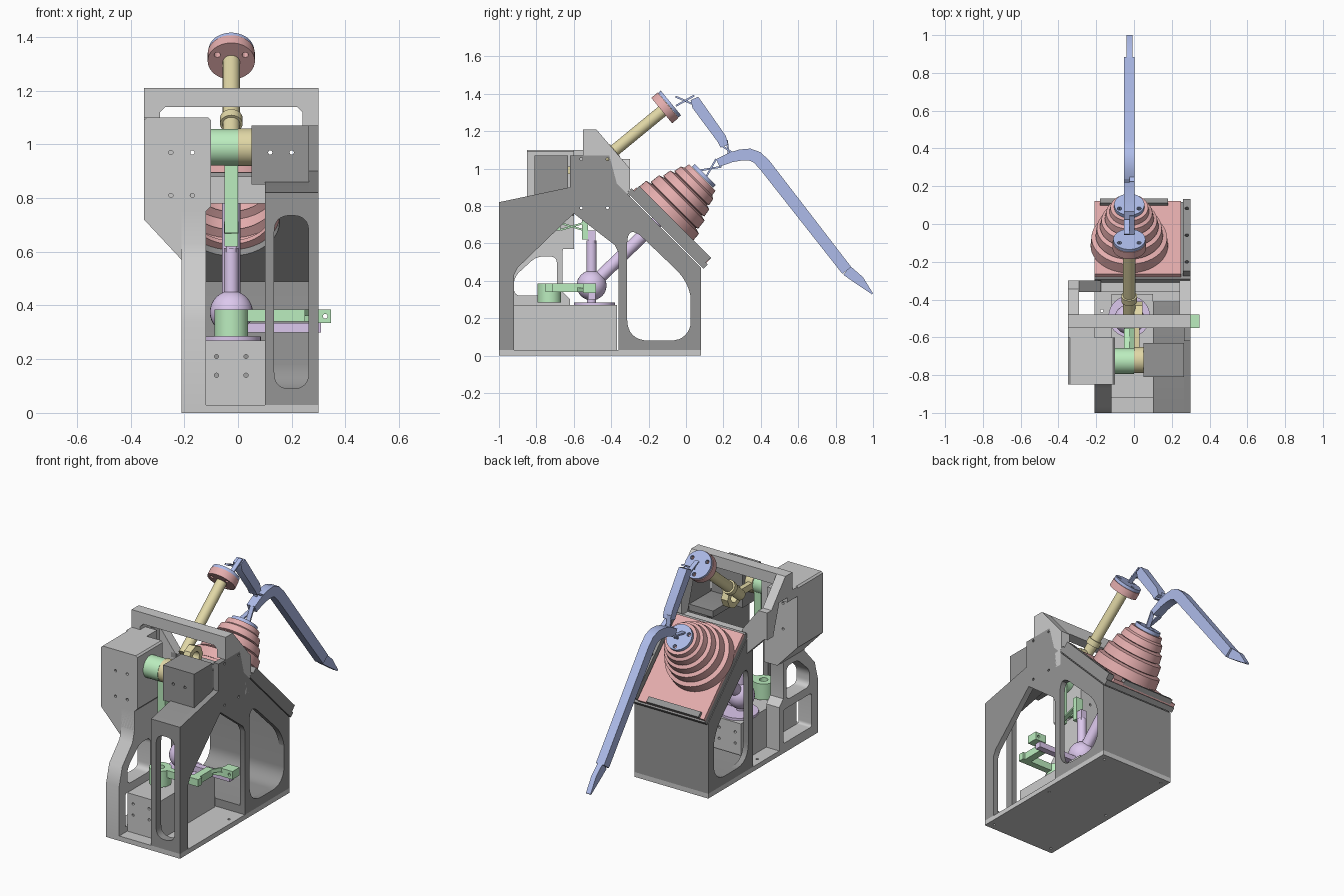
import bpy, bmesh, math
from mathutils import Matrix, Vector as V

if "Cube" in bpy.data.objects:
    bpy.data.objects.remove(bpy.data.objects["Cube"])

def mat(name, c):
    m = bpy.data.materials.new(name)
    m.diffuse_color = (*c, 1)
    m.use_nodes = True
    m.node_tree.nodes["Principled BSDF"].inputs["Base Color"].default_value = m.diffuse_color
    return m
RED, YEL, GRN = mat("red", (.78, .42, .42)), mat("yellow", (.75, .68, .38)), mat("green", (.5, .85, .52))
BLU, PUR, DARK = mat("blue", (.42, .5, .82)), mat("purple", (.72, .58, .85)), mat("dark_grey", (.3, .3, .3))
CX = -.025                                   # x of the lever mechanism

def frame(o, x, y):
    x, y = V(x).normalized(), V(y).normalized()
    z = x.cross(y)
    return Matrix(((x[0], y[0], z[0], o[0]), (x[1], y[1], z[1], o[1]), (x[2], y[2], z[2], o[2]), (0, 0, 0, 1)))
SIDE = frame((0, 0, 0), (0, 1, 0), (0, 0, 1))     # outline in (y, z), extruded on x
TOP = Matrix.Identity(4)
SLOPE = frame((0, -.08, .695), (1, 0, 0), (0, 1, -1))
N = V((0, 1, 1)).normalized()

def finish(name, bm, m):
    bmesh.ops.remove_doubles(bm, verts=bm.verts, dist=1e-5)
    bmesh.ops.recalc_face_normals(bm, faces=bm.faces)
    me = bpy.data.meshes.new(name)
    bm.to_mesh(me); bm.free()
    ob = bpy.data.objects.new(name, me)
    bpy.context.collection.objects.link(ob)
    if m: me.materials.append(m)
    bpy.context.view_layer.objects.active = ob
    ob.select_set(True)
    bpy.ops.object.shade_smooth_by_angle(angle=math.radians(30))
    ob.select_set(False)
    return ob

def prism(name, fr, lo, hi, m, *loops):
    """Fill outlines (later loops are holes) and extrude from lo to hi along the frame's z."""
    cu = bpy.data.curves.new(name, 'CURVE')
    cu.dimensions, cu.fill_mode, cu.extrude = '2D', 'BOTH', (hi - lo) / 2
    for pts in loops:
        s = cu.splines.new('POLY')
        s.points.add(len(pts) - 1)
        for p, q in zip(s.points, pts): p.co = (q[0], q[1], 0, 1)
        s.use_cyclic_u = True
    tmp = bpy.data.objects.new("tmp", cu)
    bpy.context.collection.objects.link(tmp)
    me = bpy.data.meshes.new_from_object(tmp.evaluated_get(bpy.context.evaluated_depsgraph_get()))
    bm = bmesh.new(); bm.from_mesh(me)
    bpy.data.objects.remove(tmp); bpy.data.curves.remove(cu); bpy.data.meshes.remove(me)
    bm.transform(fr @ Matrix.Translation((0, 0, (lo + hi) / 2)))
    return finish(name, bm, m)

def front(name, y0, y1, m, *loops):               # outline in (x, z), extruded on y
    return prism(name, frame((0, 0, 0), (1, 0, 0), (0, 0, 1)), -y1, -y0, m, *loops)

def rect(x0, x1, y0, y1): return [(x0, y0), (x1, y0), (x1, y1), (x0, y1)]
def circ(x, y, r, n=32): return [(x + r*math.cos(i*math.tau/n), y + r*math.sin(i*math.tau/n)) for i in range(n)]
def box(name, x0, x1, y0, y1, z0, z1, m=None): return prism(name, TOP, z0, z1, m, rect(x0, x1, y0, y1))
def dots(xs, ys, r=.008): return [circ(x, y, r, 12) for x in xs for y in ys]

def rnd(pts, r, n=8):
    """Round polygon corners with quadratic arcs."""
    out = []
    for i, p in enumerate(pts):
        p, a, b = V(p), V(pts[i-1]), V(pts[(i+1) % len(pts)])
        s = p + (a-p).normalized() * min(r, (a-p).length*.49)
        e = p + (b-p).normalized() * min(r, (b-p).length*.49)
        out += [tuple(s*(1-t)**2 + p*2*t*(1-t) + e*t*t) for t in (k/n for k in range(n+1))]
    return out

def lathe(name, o, d, prof, m, n=40):
    bm = bmesh.new()
    vs = [bm.verts.new((r, 0, h)) for r, h in prof]
    es = [bm.edges.new(e) for e in zip(vs, vs[1:])]
    bmesh.ops.spin(bm, geom=vs+es, cent=(0, 0, 0), axis=(0, 0, 1), angle=math.tau, steps=n)
    bm.transform(Matrix.Translation(o) @ V(d).to_track_quat('Z', 'Y').to_matrix().to_4x4())
    return finish(name, bm, m)

def rod(name, p, q, r, m):
    h = (V(q) - V(p)).length
    return lathe(name, p, V(q) - V(p), [(0, 0), (r, 0), (r, h), (0, h)], m)

def ribbon(path, w):
    """Outline of a strip following a path; w gives the half width at each point."""
    L, R = [], []
    for i, p in enumerate(path):
        d = (V(path[min(i+1, len(path)-1)]) - V(path[max(i-1, 0)])).normalized()
        k = V((-d.y, d.x)) * w[i]
        L.append(tuple(V(p)+k)); R.append(tuple(V(p)-k))
    return L + R[::-1]

def flexure(name, p, q, w, m, fr=SIDE, lo=CX-.027, hi=CX+.027):
    """Two thin crossing leaves forming a spring hinge."""
    d = (V(q)-V(p)).normalized()
    k = V((-d.y, d.x)) * w
    for i, s in enumerate((1, -1)):
        mid = (lo + hi) / 2
        a, b = ((lo, mid), (mid, hi))[i]
        prism(f"{name}_leaf_{i}", fr, a, b, m, ribbon([tuple(V(p)+k*s), tuple(V(q)-k*s)], [.005]*2))

# base and rear housing
prism("base_plate", TOP, 0, .03, None, rect(-.21, .30, -1, .08), *dots((-.17, .26), (-.96, -.46, .04)))
fillet = [(-.075 + .1*math.sin(t*math.pi/16), .18 - .1*math.cos(t*math.pi/16)) for t in range(9)]
prism("rear_wall", SIDE, -.21, .30, DARK, [(-.36, .03), (-.36, .08)] + fillet + [(.025, .49), (.06, .49), (.08, .47), (.08, .03)])
window = rnd([(-.315, .71), (.03, .38), (.03, .08), (-.315, .08)], .12)
prism("right_panel", SIDE, .265, .30, DARK,
      [(-1, .03), (-1, .82), (-.62, .90), (-.62, 1.07), (-.41, 1.07), (-.37, .92), (.08, .47), (.08, .03),
       (-.36, .03), (-.36, .55), (-.38, .59), (-.6, .76), (-.9, .47), (-.92, .43), (-.92, .03)],
      window, *dots((-.56, -.42), (1.05, .79)))
prism("left_panel", SIDE, -.21, -.175, DARK, [(-.36, .03), (-.36, .91), (.08, .47), (.08, .03)], window)
front("right_front_leg", -1, -.95, DARK, rect(.10, .30, .03, .82), rnd(rect(.135, .263, .09, .735), .06))
prism("right_shoulder", SIDE, .10, .265, DARK, [(-1, .78), (-1, .82), (-.62, .90), (-.41, .90), (-.41, .86), (-.62, .86)])
front("rear_crossbar", -.36, -.31, None, rect(-.21, .30, .78, .88))

# left servo tower
prism("left_leg", SIDE, -.21, -.12, None,
      [(-1, .03), (-1, .34), (-.97, .45), (-.87, .56), (-.85, .63), (-.85, .75), (-.60, .75), (-.63, .64), (-.66, .56), (-.66, .34), (-.62, .30), (-.62, .03)],
      rnd([(-.92, .32), (-.69, .32), (-.69, .53), (-.80, .53), (-.92, .42)], .04), rnd(rect(-.94, -.66, .06, .27), .02))
front("left_servo_box", -.85, -.60, None,
      [(-.35, 1.09), (-.34, 1.10), (-.11, 1.10), (-.10, 1.09), (-.10, .77), (-.12, .75), (-.12, .57), (-.21, .57), (-.35, .72)],
      *dots((-.25, -.17), (.97, .81)))
box("left_box_bridge", -.35, -.21, -.60, -.50, 1.04, 1.10)
front("left_strut", -.36, -.30, None, [(-.35, 1.05), (-.35, .90), (-.21, .76), (-.175, .76), (-.175, .90), (-.29, 1.05)])
front("right_servo_box", -.81, -.63, DARK, rect(.05, .265, .85, 1.07), *dots((.12, .20), (.97,)))
front("lower_servo_box", -.92, -.37, None, rect(-.12, .10, .03, .27), *dots((-.08, .03), (.14, .21)))

# carrying handle
front("handle_bar", -.55, -.48, None, [(-.35, 1.10), (-.35, 1.20), (-.34, 1.21), (.29, 1.21), (.30, 1.20), (.30, 1.07),
      (.24, 1.07), (.24, 1.12), (.22, 1.14), (-.27, 1.14), (-.29, 1.12), (-.29, 1.10)])
for n, a in (("left", -.35), ("right", .24)):
    prism(n + "_handle_arm", SIDE, a, a+.06, None,
          [(-.55, 1.07), (-.55, 1.21), (-.48, 1.21), (-.30, 1.0), (-.30, .88), (-.36, .88), (-.42, 1.07)])

# sloped plate and rubber bellows
hole = circ(CX, -.064, .15, 40)
prism("seal_frame", SLOPE, -.04, -.008, DARK, rect(-.21, .30, -.29, .285), circ(CX, -.064, .18, 40))
prism("bellows_plate", SLOPE, -.008, .012, RED, rect(-.21, .25, -.275, .275), hole)
prism("side_rail", SLOPE, -.008, .03, DARK, rect(.26, .30, -.27, .27), *dots((.28,), (-.2, 0, .2), .01))
prism("lower_rail", SLOPE, .0, .03, DARK, rect(-.18, .18, .24, .275))
bc = V((CX, -.125, .74))
lathe("bellows", bc, N, [(.15, 0), (.205, .015), (.2, .075), (.165, .085), (.178, .09), (.172, .145), (.14, .155), (.155, .16),
      (.147, .205), (.118, .215), (.13, .22), (.122, .26), (.105, .27), (.1, .30), (0, .30)], RED, 48)
def disc(name, o, n, r, t, m):
    prism(name, frame(o, (1, 0, 0), V(n).cross(V((1, 0, 0)))), 0, t, m, circ(0, 0, r, 40),
          *[circ(.06*math.cos(a), .06*math.sin(a), .012, 12) for a in (math.pi/2, math.pi*7/6, -math.pi/6)])
disc("lower_horn_disc", bc + N*.301, N, .08, .022, BLU)

# upper yellow rod and its disc
U = V((0, .772, .635))
hub = V((CX, -.50, 1.0))
rod("upper_rod", hub, hub + U*.54, .032, YEL)
rod("upper_rod_collar", hub + U*.12, hub + U*.155, .042, YEL)
top = V((CX, -.13, 1.31))
disc("upper_disc", top, U, .088, .045, RED)
disc("upper_horn_disc", top + U*.046, U, .085, .018, BLU)
prism("yellow_hub", SIDE, -.0, .045, YEL, circ(-.48, .99, .07, 8), circ(-.48, .99, .035, 20))
rod("yellow_servo_horn", (0, -.72, .99), (.05, -.72, .99), .07, YEL)
box("yellow_lever", .0, .03, -.70, -.53, .97, 1.01, YEL)

# blue finger linkage
a, b = CX-.028, CX+.028
end = ribbon([(.17, 1.03), (.24, 1.06), (.29, 1.072), (.34, 1.075), (.38, 1.06), (.42, 1.02), (.86, .455)],
             [.022, .027, .03, .032, .033, .034, .03])
prism("long_finger", SIDE, a, b, BLU, end)
prism("finger_tip", SIDE, a+.012, b-.012, BLU, ribbon([(.86, .455), (.93, .40), (.997, .33)], [.03, .025, .004]))
prism("finger_link", SIDE, a, b, BLU, ribbon([(.045, 1.375), (.06, 1.34), (.19, 1.16), (.205, 1.12)], [.022, .03, .027, .022]))
flexure("lower_hinge", (.09, .97), (.175, 1.03), .025, BLU)
flexure("upper_hinge", (-.055, 1.36), (.045, 1.365), .025, BLU)
flexure("middle_hinge", (.20, 1.14), (.25, 1.06), .022, BLU)

# purple joystick: ball, upright stem, angled arm
ball = V((CX, -.505, .375))
lathe("ball", ball, (0, 0, 1), [(.08*math.sin(i*math.pi/16), -.08*math.cos(i*math.pi/16)) for i in range(17)], PUR, 32)
rod("ball_pedestal", ball - V((0, 0, .11)), ball, .025, PUR)
prism("ball_mount", TOP, .27, .285, PUR, circ(CX, -.49, .11, 40))
rod("joystick_stem", ball, ball + V((0, 0, .24)), .027, PUR)
box("stem_flat", CX-.02, CX+.02, -.525, -.485, .60, .67, PUR)
rod("joystick_arm", ball, bc + N*.29, .034, PUR)
box("purple_side_lever", CX, .31, -.525, -.485, .30, .335, PUR)

# green levers
rod("upper_green_hub", (-.10, -.725, .99), (.0, -.725, .99), .068, GRN)
box("upper_green_lever", -.05, .0, -.72, -.67, .67, .99, GRN)
flexure("green_hinge", (-.67, .69), (-.55, .69), .018, GRN)
box("green_clevis", -.05, .0, -.555, -.525, .62, .77, GRN)
prism("lower_green_hub", TOP, .285, .385, GRN, circ(CX, -.73, .063, 40), circ(CX, -.73, .025, 20))
box("lower_green_lever", .03, .25, -.75, -.71, .34, .385, GRN)
box("lower_green_link", .19, .235, -.71, -.58, .34, .385, GRN)
flexure("lower_green_hinge", (.21, -.59), (.30, -.52), .02, GRN, TOP, .34, .385)
front("green_end_block", -.55, -.48, GRN, rect(.27, .347, .335, .385), circ(.325, .36, .009, 12))
